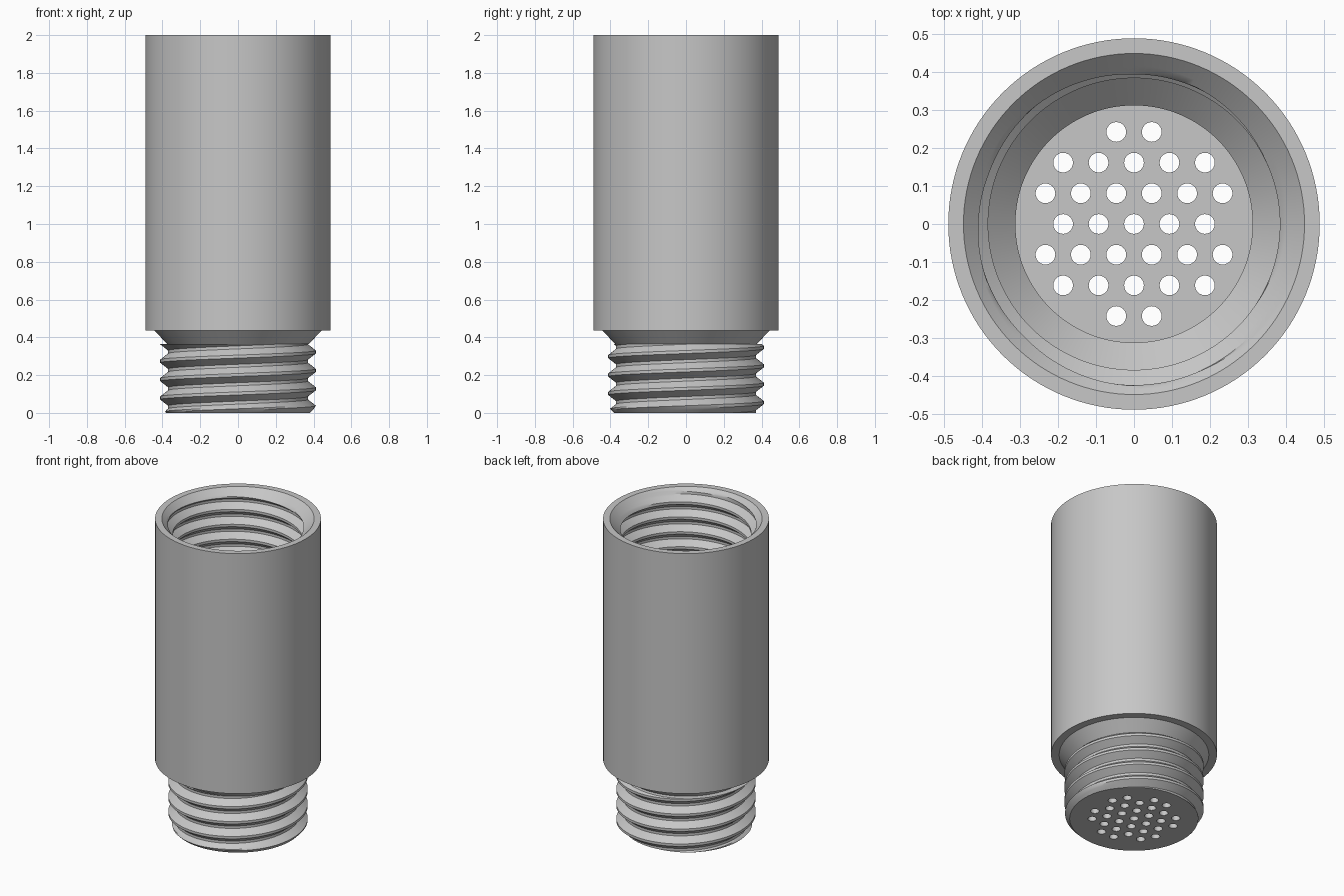
import bpy, bmesh, math
from mathutils import Matrix

SEGMENTS = 128
PITCH = 0.0975
FLAT = 0.008          # half width of the thread crest and root
FLOOR = 0.05          # thickness of the perforated base

if "Cube" in bpy.data.objects:
    bpy.data.objects.remove(bpy.data.objects["Cube"])

grey = bpy.data.materials.new("plain_grey")
grey.use_nodes = True
grey.diffuse_color = (0.57, 0.57, 0.57, 1)
grey.node_tree.nodes["Principled BSDF"].inputs["Base Color"].default_value = grey.diffuse_color


def thread(turn, low, high, root, crest, limit):
    """Cross-section of a right-handed thread at a given fraction of a turn."""
    centre = low + 0.03 + PITCH * turn
    half = PITCH / 2
    steps = [FLAT + (half - 2 * FLAT) * i / 4 for i in range(5)]
    offsets = [-s for s in reversed(steps)] + steps
    points = []
    for k in range(-2, 7):
        for offset in offsets:
            z = min(max(centre + k * PITCH + offset, low), high)
            away = abs(((z - centre) / PITCH + 0.5) % 1 - 0.5) * PITCH
            blend = min(max((away - FLAT) / (half - 2 * FLAT), 0), 1)
            points.append((limit(crest + (root - crest) * blend, z), z))
    return points


def section(turn):
    """Full wall section, from the underside round to the inner floor."""
    male = thread(turn, 0, 0.365, 0.37, 0.412, lambda r, z: min(r, 0.38 + z))
    female = thread(turn, 1.565, 2, 0.385, 0.425, lambda r, z: max(r, z - 1.55))
    shell = [(0.375, 0.365), (0.442, 0.435), (0.49, 0.435), (0.49, 2)]
    bore = [(0.385, 1.565), (0.385, 0.5), (0.313, 0.43), (0.313, FLOOR)]
    return [(0.36, 0)] + male + shell + female[::-1] + bore


def finish(bm, name):
    mesh = bpy.data.meshes.new(name)
    bm.to_mesh(mesh)
    bm.free()
    obj = bpy.data.objects.new(name, mesh)
    bpy.context.collection.objects.link(obj)
    mesh.materials.append(grey)
    return obj


# Threaded tube: sweep the changing section around the axis
bm = bmesh.new()
columns = []
for i in range(SEGMENTS + 1):
    angle = math.tau * i / SEGMENTS
    columns.append([bm.verts.new((r * math.cos(angle), r * math.sin(angle), z))
                    for r, z in section(i / SEGMENTS)])
for a, b in zip(columns, columns[1:]):
    for j in range(len(a) - 1):
        bm.faces.new((a[j], b[j], b[j + 1], a[j + 1]))
bmesh.ops.remove_doubles(bm, verts=bm.verts, dist=0.00005)
bmesh.ops.holes_fill(bm, edges=[e for e in bm.edges if e.is_boundary], sides=0)
bmesh.ops.recalc_face_normals(bm, faces=bm.faces)
body = finish(bm, "threaded_tube")

# Hexagonal pattern of drain holes through the base
spacing = 0.0935
bm = bmesh.new()
for row in range(-3, 4):
    for col in range(-4, 5):
        x = (col + 0.5 * (row % 2)) * spacing
        y = row * spacing * math.sqrt(3) / 2
        if math.hypot(x, y) < 0.26:
            bmesh.ops.create_cone(bm, cap_ends=True, segments=24, radius1=0.026,
                                  radius2=0.026, depth=FLOOR * 3,
                                  matrix=Matrix.Translation((x, y, FLOOR / 2)))
cutter = finish(bm, "hole_cutter")
cutter.hide_render = True

bpy.ops.object.select_all(action='DESELECT')
bpy.context.view_layer.objects.active = body
body.select_set(True)
cut = body.modifiers.new("drain_holes", 'BOOLEAN')
cut.operation = 'DIFFERENCE'
cut.solver = 'EXACT'
cut.object = cutter
bpy.ops.object.modifier_apply(modifier=cut.name)
bpy.data.objects.remove(cutter)
bpy.ops.object.shade_smooth_by_angle(angle=math.radians(30))
